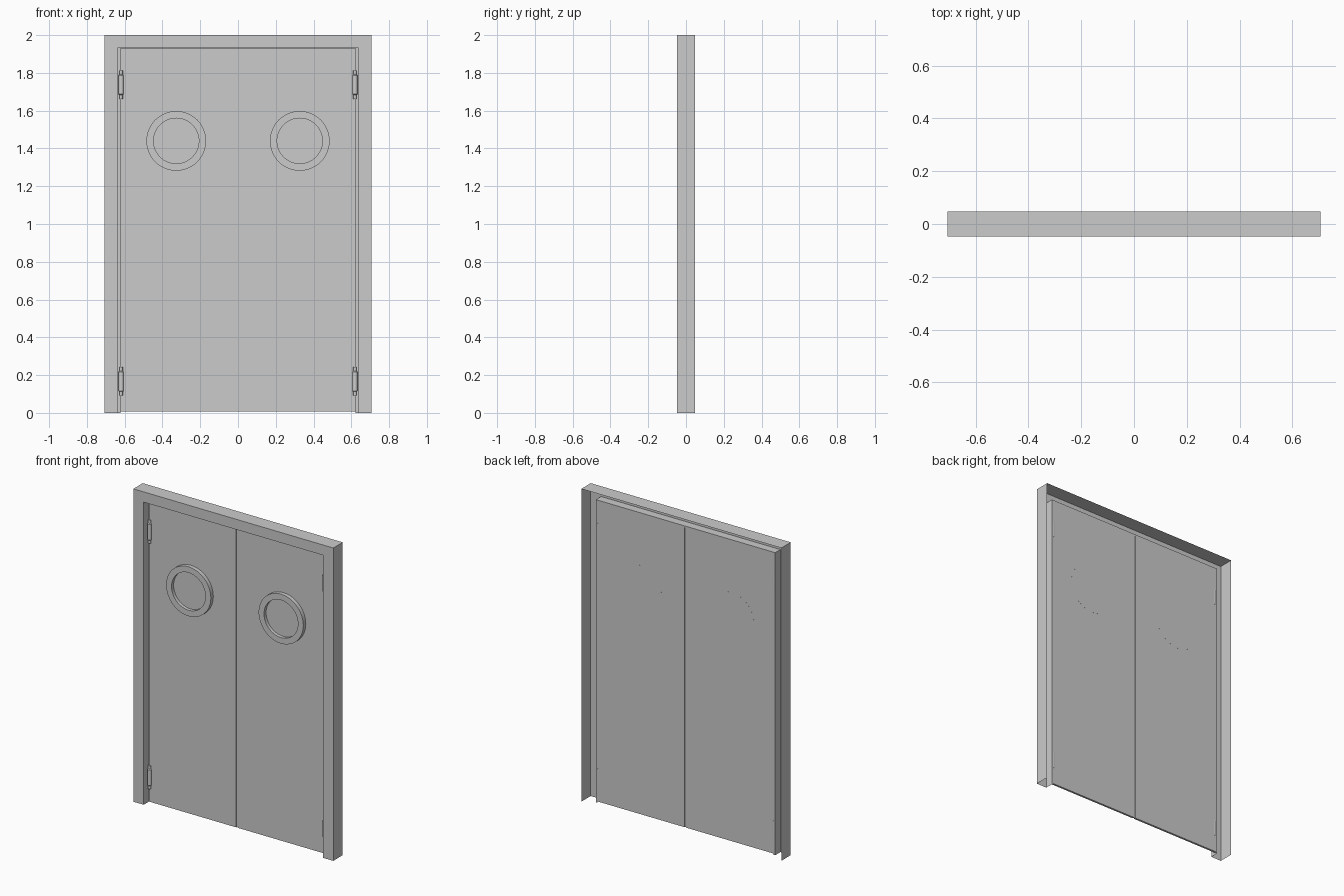
import bpy, bmesh, math

if "Cube" in bpy.data.objects:
    bpy.data.objects.remove(bpy.data.objects["Cube"])


def finish(bm, name, smooth=False):
    me = bpy.data.meshes.new(name)
    bm.to_mesh(me)
    bm.free()
    ob = bpy.data.objects.new(name, me)
    bpy.context.collection.objects.link(ob)
    if smooth:
        bpy.ops.object.select_all(action='DESELECT')
        ob.select_set(True)
        bpy.context.view_layer.objects.active = ob
        bpy.ops.object.shade_smooth_by_angle(angle=math.radians(30))
    return ob


def box(name, x0, x1, y0, y1, z0, z1):
    bm = bmesh.new()
    bmesh.ops.create_cube(bm, size=1)
    for v in bm.verts:
        v.co = ((x0 + x1) / 2 + v.co.x * (x1 - x0),
                (y0 + y1) / 2 + v.co.y * (y1 - y0),
                (z0 + z1) / 2 + v.co.z * (z1 - z0))
    return finish(bm, name)


def lathe(name, profile, place, segments):
    """Closed solid of revolution; place(radius, height, angle) gives a point."""
    bm = bmesh.new()
    rings = [[bm.verts.new(place(r, h, 2 * math.pi * i / segments))
              for i in range(segments)] for r, h in profile]
    for a, b in zip(rings, rings[1:]):
        for i in range(segments):
            j = (i + 1) % segments
            bm.faces.new((a[i], a[j], b[j], b[i]))
    bm.faces.new(rings[0])
    bm.faces.new(rings[-1])
    bmesh.ops.recalc_face_normals(bm, faces=bm.faces)
    return finish(bm, name, True)


# Frame: sheet-metal channel, open at the back, swept up, across and down
HALF_W, TOP, DEPTH, DOOR_BACK = 0.707, 2.0, 0.0475, 0.005
section = [(0, DEPTH), (0, -DEPTH), (0.073, -DEPTH), (0.073, DOOR_BACK),
           (0.085, DOOR_BACK)]  # inset from the outside edge, y
bm = bmesh.new()
rows = []
for inset, y in section:
    x, z = HALF_W - inset, TOP - inset * 0.9
    rows.append([bm.verts.new(p) for p in
                 ((-x, y, 0), (-x, y, z), (x, y, z), (x, y, 0))])
for a, b in zip(rows, rows[1:]):
    for i in range(3):
        bm.faces.new((a[i], a[i + 1], b[i + 1], b[i]))
bmesh.ops.recalc_face_normals(bm, faces=bm.faces)
finish(bm, "door_frame")

# Seal closing the gap between the two leaves
box("centre_seal", -0.008, 0.008, -0.003, 0.001, 0.008, 1.93)

for side, label in ((-1, "left"), (1, "right")):
    # Door leaf
    xs = sorted((side * 0.007, side * 0.624))
    box(label + "_door_leaf", *xs, -0.008, DOOR_BACK, 0.008, 1.93)

    # Round window: raised ring with recessed pane, flush at the back
    lathe(label + "_window",
          [(0.158, 0.0052), (0.158, -0.033), (0.12, -0.033), (0.12, -0.012)],
          lambda r, h, t: (side * 0.327 + r * math.cos(t), h,
                           1.44 + r * math.sin(t)), 48)

    # Hinges: barrels with narrower end knuckles
    for zc, level in ((0.167, "lower"), (1.737, "upper")):
        lathe(f"{label}_{level}_hinge",
              [(0.009, -0.075), (0.009, -0.055), (0.014, -0.050),
               (0.014, 0.050), (0.009, 0.055), (0.009, 0.075)],
              lambda r, h, t: (side * 0.619 + r * math.cos(t),
                               -0.008 + r * math.sin(t), zc + h), 16)
